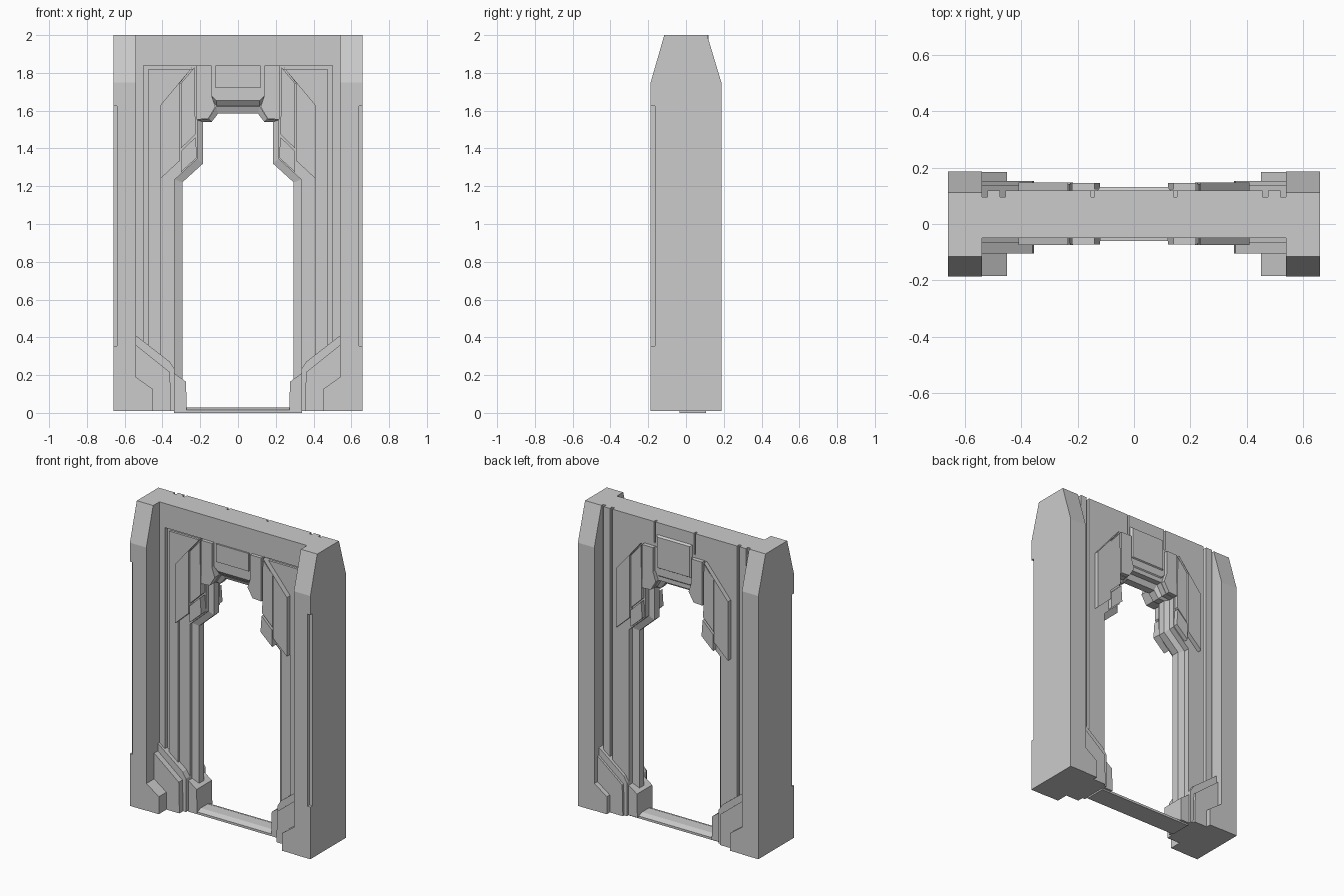
import bpy, bmesh

if "Cube" in bpy.data.objects:
    bpy.data.objects.remove(bpy.data.objects["Cube"])


def loft(name, sections, axis='y'):
    """Skin matching outlines placed along an axis; flat n-gon caps."""
    bm = bmesh.new()
    rings = []
    for d, pts in sections:
        rings.append([bm.verts.new((u, d, v) if axis == 'y' else (d, u, v)) for u, v in pts])
    n = len(rings[0])
    for a, b in zip(rings, rings[1:]):
        for i in range(n):
            j = (i + 1) % n
            bm.faces.new((a[i], a[j], b[j], b[i]))
    bm.faces.new(rings[0])
    bm.faces.new(rings[-1])
    bmesh.ops.recalc_face_normals(bm, faces=bm.faces[:])
    me = bpy.data.meshes.new(name)
    bm.to_mesh(me)
    bm.free()
    ob = bpy.data.objects.new(name, me)
    bpy.context.collection.objects.link(ob)
    return ob


def mirror(pts):
    return [(-x, z) for x, z in pts]


def arch(outer, inner):
    """Full arch outline from right-hand outer and inner paths (bottom to top)."""
    return outer + mirror(outer)[::-1] + mirror(inner) + inner[::-1]


def shrink(pts, k):
    cx = sum(p[0] for p in pts) / len(pts)
    cz = sum(p[1] for p in pts) / len(pts)
    return [(cx + (x - cx) * k, cz + (z - cz) * k) for x, z in pts]


def pair(name, pts, y0, y1):
    for side, p in (("right", pts), ("left", mirror(pts))):
        loft(f"{name}_{side}", [(y0, p), (y1, p)])


B = 0.01  # bottom of the structure

# Pillars: tapered tops, notch along the outer front edge
half = 0.187
top = [(-0.115, 2), (0.112, 2), (half, 1.75), (half, B)]
full = [(-half, B), (-half, 1.75)] + top
notched = [(-half, B), (-half, 0.355), (-0.165, 0.355), (-0.165, 1.625),
           (-half, 1.625), (-half, 1.75)] + top
for s, side in ((1, "right"), (-1, "left")):
    loft("pillar_" + side, [(s * 0.54, full), (s * 0.64, full)], 'x')
    loft("pillar_outer_" + side, [(s * 0.64, notched), (s * 0.66, notched)], 'x')

# Doorway core with a ridge around the opening
wide = [(0.335, B), (0.335, 1.235), (0.215, 1.345), (0.215, 1.55),
        (0.155, 1.555), (0.115, 1.62)]
ridge = [(0.295, B), (0.295, 1.22), (0.185, 1.32), (0.185, 1.54),
         (0.14, 1.54), (0.105, 1.585)]
body = [(0.542, B), (0.542, 2)]
W, R = arch(body, wide), arch(body, ridge)
loft("doorway_core", [(-0.025, W), (0.0, W), (0.015, R), (0.065, R), (0.08, W), (0.095, W)])

# Front border and lintel, with the thinner step inside it
loft("front_frame", [(y, arch(body, [(0.50, B), (0.50, 1.84)])) for y in (-0.05, -0.025)])
loft("front_inner_frame", [(y, arch([(0.475, B), (0.475, 1.82)], [(0.41, B), (0.41, 1.63), (0.23, 1.82)]))
                           for y in (-0.04, -0.025)])

# Back plate, notched at the top, and narrow side strips
back_outer = [(0.455, B), (0.455, 2), (0.152, 2), (0.152, 1.86), (0.14, 1.86), (0.14, 2)]
loft("back_plate", [(y, arch(back_outer, wide)) for y in (0.095, 0.118)])
pair("back_strip", [(0.475, B), (0.52, B), (0.52, 2), (0.475, 2)], 0.095, 0.118)

# Angular shoulder panels and keystone pieces on both faces
panels = {
    "outer_shoulder_panel": ([(0.235, 1.84), (0.41, 1.63), (0.41, 1.24), (0.308, 1.335), (0.308, 1.745)], 0.0),
    "inner_shoulder_panel": ([(0.23, 1.83), (0.302, 1.745), (0.302, 1.40), (0.225, 1.475)], 0.006),
    "lower_shoulder_panel": ([(0.302, 1.385), (0.302, 1.275), (0.217, 1.352), (0.225, 1.46)], 0.0),
    "keystone_bracket": ([(0.14, 1.84), (0.22, 1.84), (0.22, 1.553), (0.157, 1.557), (0.12, 1.62),
                          (0.14, 1.68)], 0.003),
}
for name, (pts, drop) in panels.items():
    pair("front_" + name, pts, -0.075 + drop, -0.02)
    pair("back_" + name, pts, 0.09, 0.148 - drop)

# Central keystone block and its raised plate
block = [(-0.14, 1.84), (0.14, 1.84), (0.14, 1.68), (0.115, 1.655), (-0.115, 1.655), (-0.14, 1.68)]
lip = [(-0.14, 1.84), (0.14, 1.84), (0.14, 1.66), (0.115, 1.62), (-0.115, 1.62), (-0.14, 1.66)]
loft("front_keystone", [(-0.05, block), (-0.02, lip)])
loft("back_keystone", [(0.09, lip), (0.124, block)])
plate = [(-0.12, 1.72), (0.12, 1.72), (0.12, 1.838), (-0.12, 1.838)]
loft("front_keystone_plate", [(-0.06, plate), (-0.03, plate)])
tall = [(-0.13, 1.70), (0.13, 1.70), (0.13, 1.92), (-0.13, 1.92)]
loft("back_keystone_plate", [(0.1, tall), (0.118, tall), (0.132, shrink(tall, 0.92))])

# Stepped feet
pair("tall_foot", [(0.541, B), (0.541, 0.41), (0.36, 0.27), (0.335, 0.23), (0.335, B)], -0.066, 0.138)
pair("middle_foot", [(0.541, B), (0.541, 0.36), (0.36, 0.215), (0.355, B)], -0.105, 0.153)
pair("outer_foot", [(0.541, B), (0.541, 0.19), (0.45, 0.125), (0.45, B)], -0.185, 0.185)
pair("jamb_foot", [(0.345, B), (0.345, 0.215), (0.275, 0.165), (0.272, B)], -0.04, 0.12)

# Door sill with a low ridge
sill = [(-0.035, 0.0), (-0.035, 0.015), (0.0, 0.028), (0.07, 0.028), (0.105, 0.015), (0.105, 0.0)]
loft("door_sill", [(-0.34, sill), (0.34, sill)], 'x')
